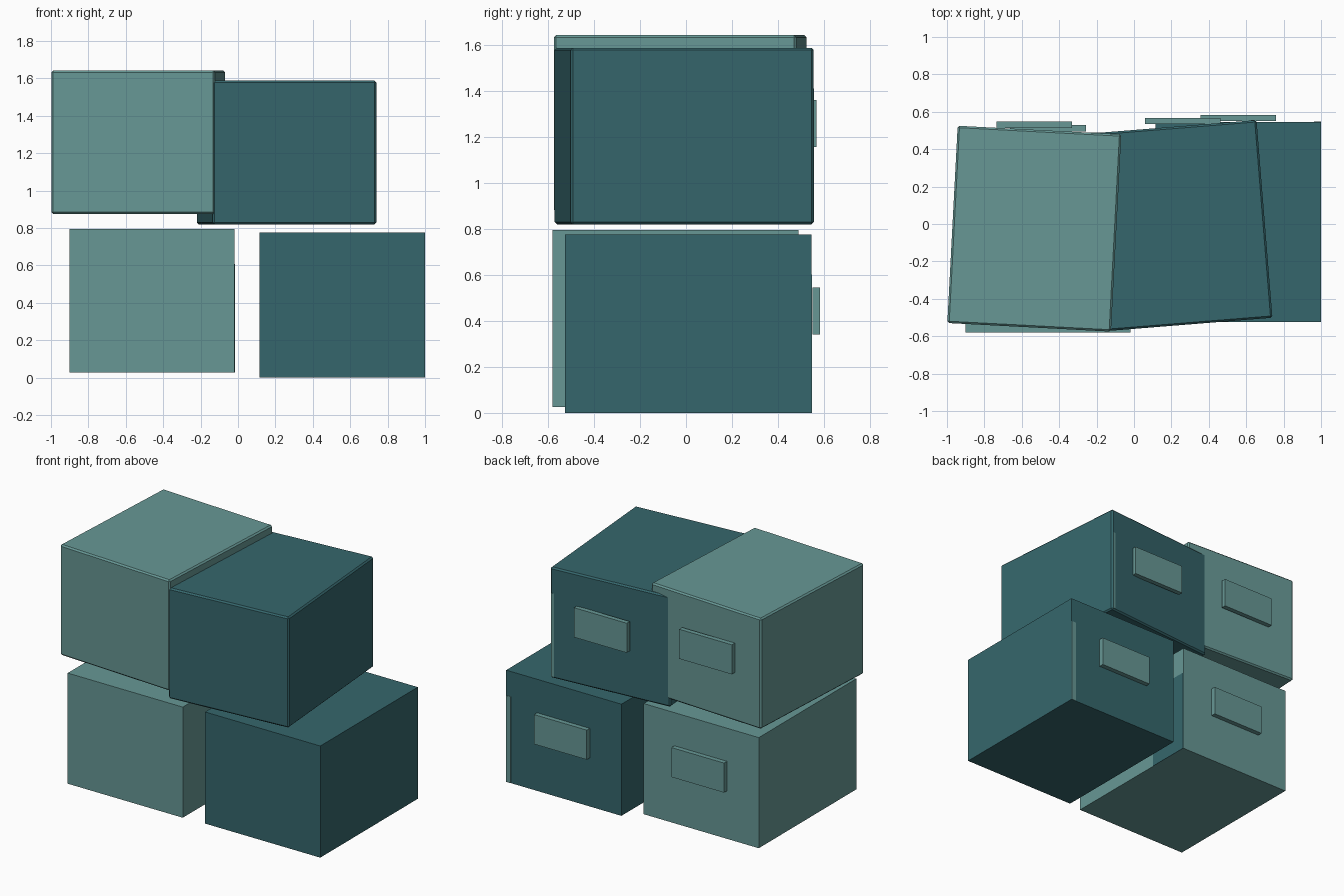
import bpy, bmesh, math
from mathutils import Matrix

if "Cube" in bpy.data.objects:
    bpy.data.objects.remove(bpy.data.objects["Cube"])


def material(name, color):
    m = bpy.data.materials.new(name)
    m.diffuse_color = (*color, 1)
    m.use_nodes = True
    m.node_tree.nodes["Principled BSDF"].inputs["Base Color"].default_value = m.diffuse_color
    return m


LIGHT = material("pale_teal", (0.135, 0.312, 0.300))
DARK = material("deep_teal", (0.036, 0.134, 0.150))


def box(name, size, center, mat, angle=0.0, bevel=0.0):
    """Box of a given size, turned about z by angle (degrees)."""
    bm = bmesh.new()
    bmesh.ops.create_cube(bm, size=1, matrix=Matrix.Diagonal((*size, 1)))
    if bevel:
        bmesh.ops.bevel(bm, geom=bm.edges[:], offset=bevel, segments=1,
                        affect='EDGES')
    me = bpy.data.meshes.new(name)
    bm.to_mesh(me)
    bm.free()
    me.materials.append(mat)
    ob = bpy.data.objects.new(name, me)
    ob.location = center
    ob.rotation_euler.z = math.radians(angle)
    bpy.context.collection.objects.link(ob)
    return ob


def patch(name, parent, size, offset, mat):
    """Thin painted plate placed in the local frame of a box."""
    ob = box(name, size, offset, mat)
    ob.parent = parent
    return ob


H = 0.768
# name, size, centre, colour, turn, bevel, y of label centre
crates = [
    ("lower_left_box", (0.884, 1.07, H), (-0.46, -0.045, 0.41), LIGHT, 0, 0, 0.512),
    ("lower_right_box", (0.885, 1.07, 0.775), (0.557, 0.01, 0.3875), DARK, 0, 0, 0.566),
    ("upper_left_box", (0.876, 1.056, H), (-0.533, -0.025, 1.258), LIGHT, -3, 0.01, 0.531),
    ("upper_right_box", (0.878, 1.06, H), (0.26, -0.008, 1.203), DARK, 4.6, 0.01, 0.551),
]
boxes = {}
for name, size, c, mat, turn, bev, label_y in crates:
    boxes[name] = box(name, size, c, mat, turn, bev)
    # raised label plate on the back, kept square to the stack
    box(name + "_label", (0.405, 0.033, 0.205), (c[0], label_y, c[2] + 0.055), LIGHT)

# worn paint strips near the rear edges
patch("lower_right_edge_strip", boxes["lower_right_box"], (0.036, 0.004, 0.60),
      (0.424, 0.5355, -0.087), LIGHT)
patch("upper_right_edge_strip", boxes["upper_right_box"], (0.02, 0.004, 0.58),
      (0.419, 0.5305, -0.084), LIGHT)
patch("lower_left_side_patch", boxes["lower_left_box"], (0.004, 0.31, 0.58),
      (0.4425, 0.378, -0.094), DARK)
